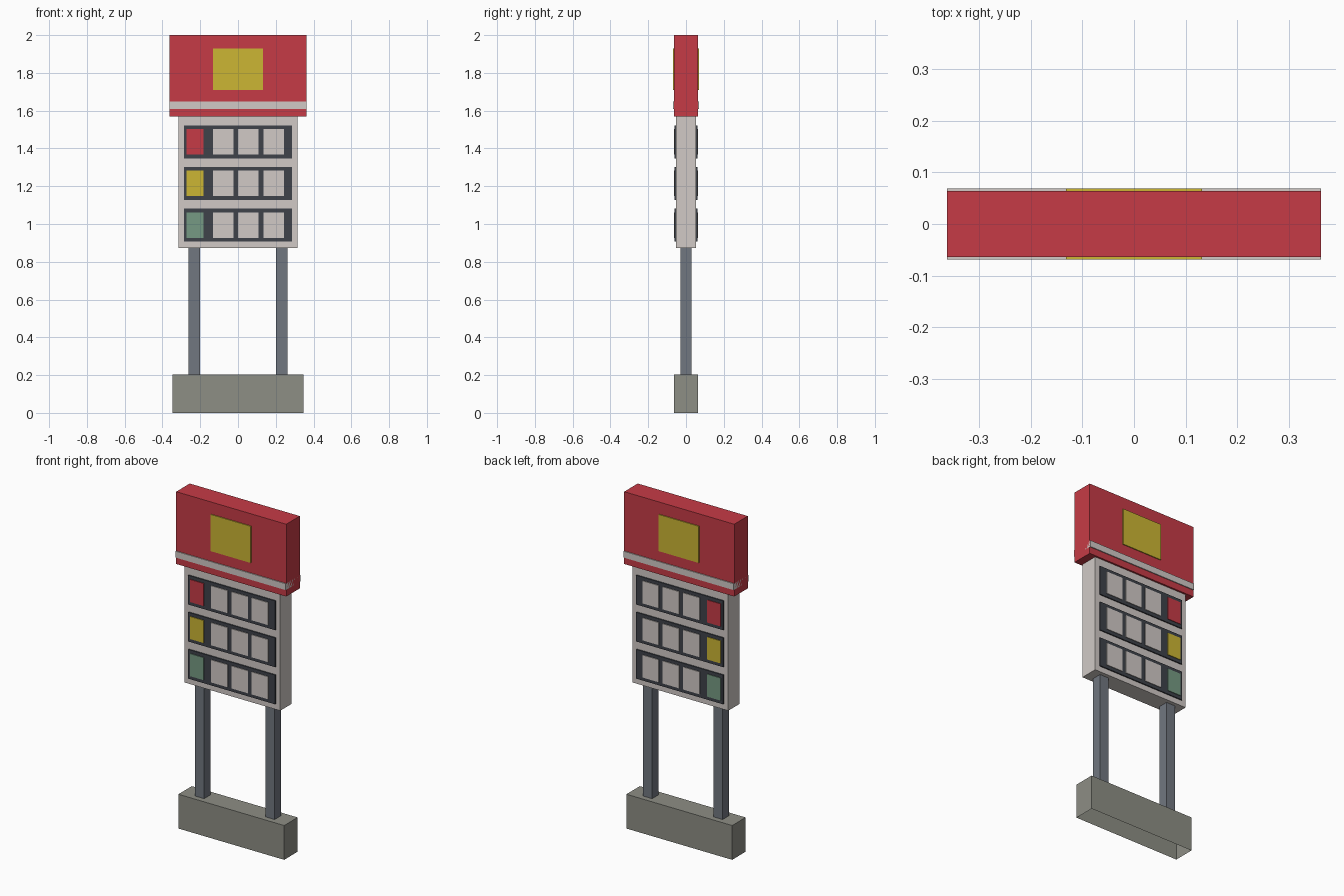
import bpy
import bmesh

cube = bpy.data.objects.get("Cube")
if cube:
    bpy.data.objects.remove(cube, do_unlink=True)


def material(name, r, g, b):
    """Flat material from 0-255 display values, stored as linear."""
    def linear(c):
        c /= 255
        return c / 12.92 if c <= 0.04045 else ((c + 0.055) / 1.055) ** 2.4
    color = (linear(r), linear(g), linear(b), 1)
    mat = bpy.data.materials.new(name)
    mat.use_nodes = True
    mat.diffuse_color = color
    bsdf = mat.node_tree.nodes["Principled BSDF"]
    bsdf.inputs["Base Color"].default_value = color
    bsdf.inputs["Roughness"].default_value = 0.8
    return mat


RED = material("sign red", 198, 59, 70)
YELLOW = material("yellow", 204, 182, 52)
GREEN = material("muted green", 118, 154, 131)
WHITE = material("warm white", 209, 202, 198)
DARK = material("dark slate", 62, 66, 74)
STEEL = material("post grey", 113, 119, 128)
CONCRETE = material("concrete", 141, 142, 133)


def box(name, x, z, half_depth, mat, open_bottom=False):
    """Box spanning the x and z ranges, symmetric about y = 0."""
    bm = bmesh.new()
    bmesh.ops.create_cube(bm, size=1)
    for v in bm.verts:
        v.co = (x[v.co.x > 0], 2 * half_depth * v.co.y, z[v.co.z > 0])
    if open_bottom:
        bm.normal_update()
        under = [f for f in bm.faces if f.normal.z < -0.5]
        bmesh.ops.delete(bm, geom=under, context='FACES_ONLY')
    mesh = bpy.data.meshes.new(name)
    bm.to_mesh(mesh)
    bm.free()
    mesh.materials.append(mat)
    obj = bpy.data.objects.new(name, mesh)
    bpy.context.scene.collection.objects.link(obj)
    return obj


# Footing and posts
box("base", (-0.348, 0.348), (0, 0.204), 0.063, CONCRETE, open_bottom=True)
for side, cx in (("left", 0.232), ("right", -0.232)):
    box(side + "_post", (cx - 0.03, cx + 0.03), (0.204, 0.874), 0.03, STEEL)

# Price panel and header
box("panel", (-0.315, 0.315), (0.874, 1.57), 0.053, WHITE)
box("header", (-0.362, 0.362), (1.57, 2), 0.0635, RED)
box("header_stripe", (-0.362, 0.362), (1.61, 1.648), 0.069, WHITE)
box("header_emblem", (-0.132, 0.132), (1.71, 1.928), 0.069, YELLOW)

# Display rows: a dark strip with one coloured tag and three digit plates
for row, (cz, tag) in enumerate(((1.435, RED), (1.215, YELLOW), (0.994, GREEN))):
    box(f"row_{row}_strip", (-0.286, 0.286), (cz - 0.087, cz + 0.087), 0.06, DARK)
    cell_z = (cz - 0.067, cz + 0.067)
    box(f"row_{row}_tag", (-0.272, -0.183), cell_z, 0.064, tag)
    for i in range(3):
        x0 = -0.133 + i * 0.134
        box(f"row_{row}_digit_{i}", (x0, x0 + 0.108), cell_z, 0.064, WHITE)
